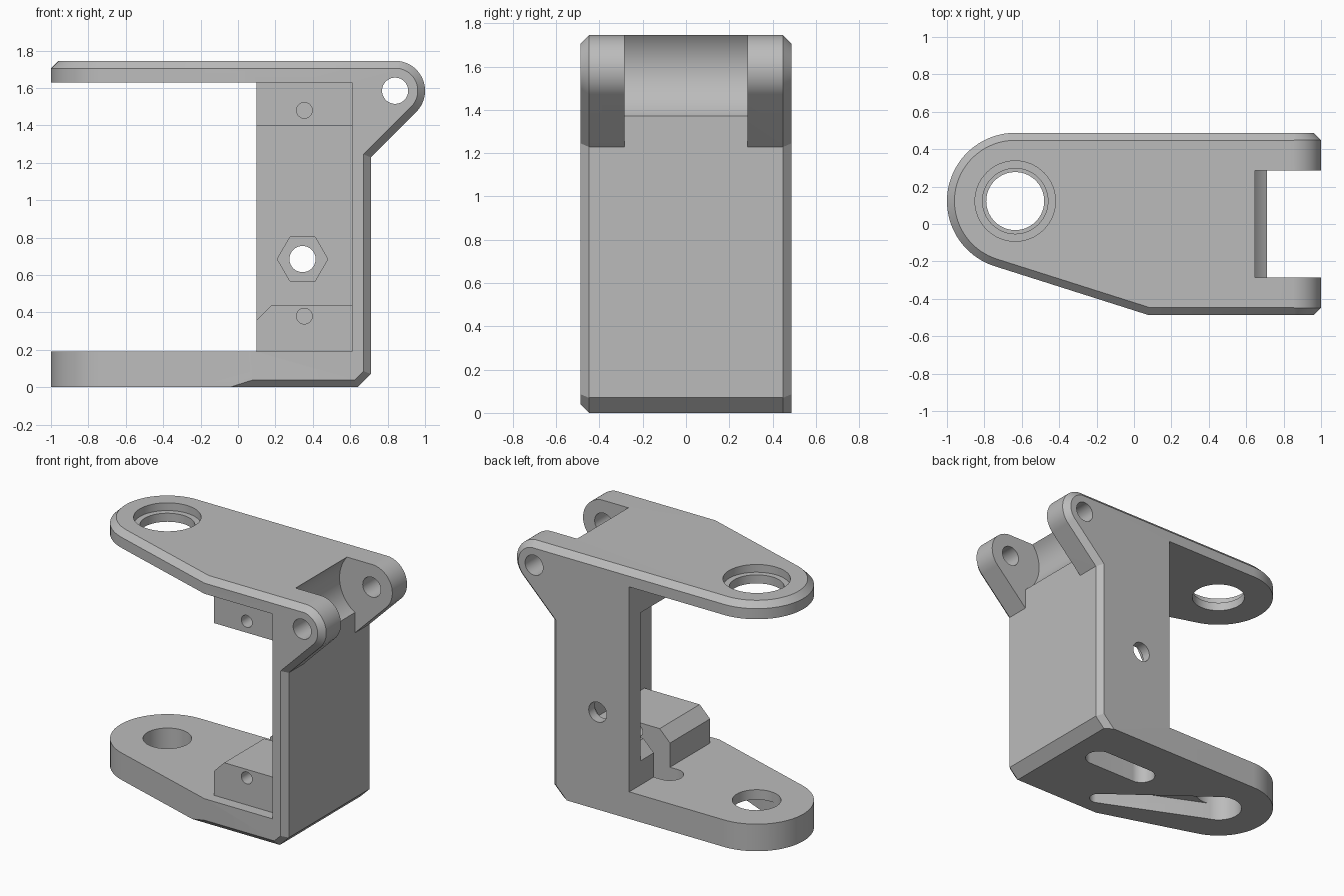
import bpy, bmesh
from math import sin, cos, pi, atan2, acos, hypot, sqrt

cube = bpy.data.objects.get("Cube")
if cube:
    bpy.data.objects.remove(cube, do_unlink=True)

grey = bpy.data.materials.new("light_grey")
grey.use_nodes = True
COLOUR = (0.5, 0.5, 0.5, 1)
grey.diffuse_color = COLOUR
grey.node_tree.nodes["Principled BSDF"].inputs["Base Color"].default_value = COLOUR

FAR = 1.3            # overshoot for cutters
HALF = 0.4875        # half depth of the bracket
CH = 0.04            # edge chamfer
PIVOT = (-0.635, HALF - 0.365)
LUG = (0.84, 1.585)


def arc(c, r, a0, a1, n=40):
    return [(c[0] + r * cos(a0 + (a1 - a0) * i / n),
             c[1] + r * sin(a0 + (a1 - a0) * i / n)) for i in range(n + 1)]


def circle(c, r, n=64):
    return arc(c, r, 0, 2 * pi, n)[:-1]


def rect(x0, x1, y0, y1):
    return [(x0, y0), (x1, y0), (x1, y1), (x0, y1)]


def capsule(a, ra, b, rb):
    """Outline wrapping two circles."""
    d = atan2(b[1] - a[1], b[0] - a[0])
    t = acos((ra - rb) / hypot(b[0] - a[0], b[1] - a[1]))
    return arc(a, ra, d + t, d + 2 * pi - t) + arc(b, rb, d - t, d + t)


def loft(name, sections, axis):
    """Solid through (level, outline) sections stacked along z or y."""
    bm = bmesh.new()
    rings = []
    for level, outline in sections:
        rings.append([bm.verts.new((u, v, level) if axis == "z" else (u, level, v))
                      for u, v in outline])
    n = len(rings[0])
    for lo, hi in zip(rings, rings[1:]):
        for i in range(n):
            j = (i + 1) % n
            bm.faces.new((lo[i], lo[j], hi[j], hi[i]))
    bm.faces.new(rings[0])
    bm.faces.new(rings[-1])
    bmesh.ops.recalc_face_normals(bm, faces=bm.faces)
    mesh = bpy.data.meshes.new(name)
    bm.to_mesh(mesh)
    bm.free()
    ob = bpy.data.objects.new(name, mesh)
    bpy.context.collection.objects.link(ob)
    mesh.materials.append(grey)
    return ob


def prism(name, outline, lo, hi, axis):
    return loft(name, [(lo, outline), (hi, outline)], axis)


def combine(target, tool, operation="DIFFERENCE"):
    tool.hide_render = True
    mod = target.modifiers.new(tool.name, "BOOLEAN")
    mod.operation, mod.object, mod.solver = operation, tool, "EXACT"
    bpy.ops.object.select_all(action="DESELECT")
    bpy.context.view_layer.objects.active = target
    target.select_set(True)
    bpy.ops.object.modifier_apply(modifier=mod.name)
    bpy.data.objects.remove(tool, do_unlink=True)


def plan(d):
    """Outline from above, inset by d: round end, taper and straight sides."""
    cx, cy = PIVOT
    r, corner = 0.365, (0.08 - cx, -HALF - cy)
    th = atan2(corner[1], corner[0]) - acos(r / hypot(*corner)) + 2 * pi
    y = -HALF + d
    x = cx + (r - d - sin(th) * (y - cy)) / cos(th)
    return arc(PIVOT, r - d, pi / 2, th) + [(x, y), (FAR, y), (FAR, HALF - d)]


def side(d, base):
    """Outline from the front, inset by d: chamfered foot, wall, lug, top."""
    wall, k = 0.71 - d, d * sqrt(2)
    diag = LUG[0] - LUG[1] + 0.16 * sqrt(2) - k
    return ([(-FAR, base), (0.64 - k + base, base), (wall, wall - 0.64 + k),
             (wall, wall - diag)]
            + arc(LUG, 0.16 - d, -pi / 4, pi / 2) + [(-FAR, LUG[1] + 0.16 - d)])


# Main body: plan shape crossed with side shape, both chamfered
top = 1.7445
bracket = loft("bracket", [(-0.1, plan(0)), (top - CH, plan(0)), (top, plan(CH))], "z")
w = HALF + 0.001
combine(bracket, loft("side_shape", [(-w, side(CH, CH)), (CH - w, side(0, 0)),
                                     (w - CH, side(0, 0)), (w, side(CH, 0))], "y"), "INTERSECT")

# Open mouth, leaving the back wall and two mounting blocks
mouth = [(-FAR, 0.19), (0.1, 0.19), (0.1, 0.36), (0.18, 0.44), (0.61, 0.44),
         (0.61, 1.4), (0.1, 1.4), (0.1, 1.63), (-FAR, 1.63)]
combine(bracket, prism("mouth", mouth, -0.6, 0.36, "y"))
combine(bracket, prism("open_side", rect(-FAR, 0.1, 0.19, 1.63), -0.7, 0.7, "y"))
combine(bracket, prism("block_front", rect(-FAR, 0.61, 0.19, 1.63), -0.6, -0.41, "y"))

# Gap between the hinge lugs
combine(bracket, prism("lug_gap", circle(LUG, 0.25), -0.285, 0.285, "y"))
combine(bracket, prism("lug_gap_end", rect(0.71, FAR, 1.1, 1.9), -0.285, 0.285, "y"))

# Cross holes: hinge pin, wall bolt with hex recess, block screws
combine(bracket, prism("hinge_hole", circle(LUG, 0.07), -0.7, 0.7, "y"))
combine(bracket, prism("bolt_hole", circle((0.345, 0.685), 0.07), 0.2, 0.7, "y"))
combine(bracket, prism("hex_recess", circle((0.345, 0.685), 0.135, 6), 0.2, 0.42, "y"))
for z in (0.38, 1.48):
    combine(bracket, prism("screw_hole", circle((0.355, z), 0.042), -0.6, 0.1, "y"))

# Pivot holes with a counterbore in the top arm
combine(bracket, prism("top_pivot_hole", circle(PIVOT, 0.175), 1.5, 1.9, "z"))
combine(bracket, prism("counterbore", circle(PIVOT, 0.215), 1.69, 1.9, "z"))
combine(bracket, prism("lower_pivot_hole", circle(PIVOT, 0.155), -0.2, 0.3, "z"))

# Cable slot through the floor and block, tapered pocket underneath
combine(bracket, prism("cable_slot", capsule((0.04, 0.125), 0.09, (0.41, 0.125), 0.09),
                       -0.2, 0.6, "z"))
combine(bracket, prism("lever_pocket", capsule(PIVOT, 0.153, (0.066, -0.29), 0.06),
                       -0.2, 0.12, "z"))

bpy.ops.object.select_all(action="DESELECT")
bracket.select_set(True)
bpy.context.view_layer.objects.active = bracket
bpy.ops.object.shade_smooth_by_angle(angle=pi / 7)
